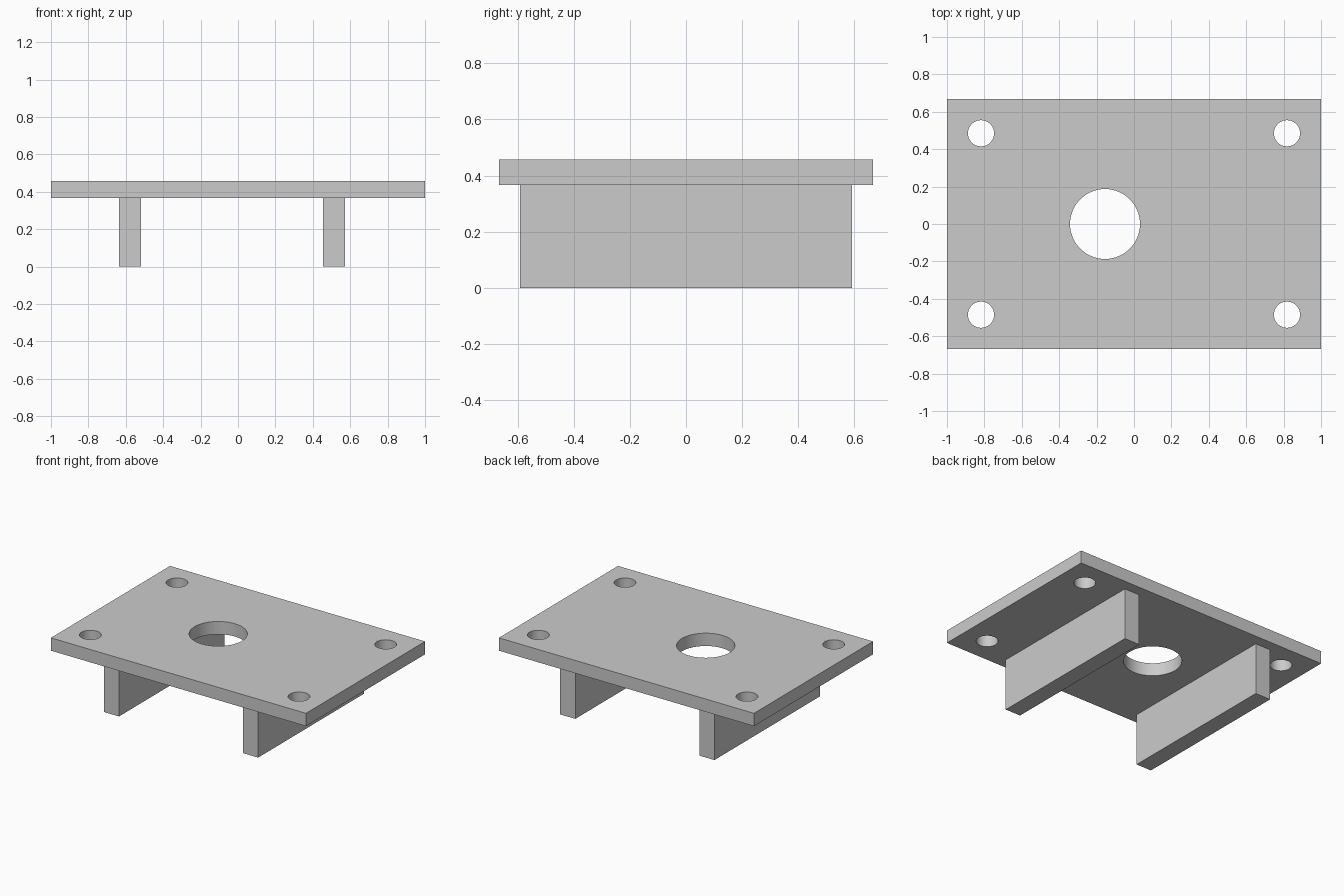
import bpy

default = bpy.data.objects.get("Cube")
if default:
    bpy.data.objects.remove(default, do_unlink=True)

grey = bpy.data.materials.new("plain_grey")
grey.use_nodes = True
colour = (0.6, 0.6, 0.6, 1)
grey.diffuse_color = colour
grey.node_tree.nodes["Principled BSDF"].inputs["Base Color"].default_value = colour

RIB_HEIGHT = 0.366
PLATE_THICKNESS = 0.091


def box(name, size, centre):
    bpy.ops.mesh.primitive_cube_add(size=1, location=centre)
    obj = bpy.context.object
    obj.name = name
    obj.scale = size
    bpy.ops.object.transform_apply(location=False, rotation=False, scale=True)
    obj.data.materials.append(grey)
    return obj


def drill(target, name, x, y, radius):
    bpy.ops.mesh.primitive_cylinder_add(
        vertices=64, radius=radius, depth=0.4, location=(x, y, target.location.z))
    cutter = bpy.context.object
    cutter.name = name
    cutter.data.materials.append(grey)
    mod = target.modifiers.new(name, "BOOLEAN")
    mod.operation = "DIFFERENCE"
    mod.solver = "EXACT"
    mod.object = cutter
    bpy.context.view_layer.objects.active = target
    bpy.ops.object.modifier_apply(modifier=mod.name)
    bpy.data.objects.remove(cutter, do_unlink=True)


# Top plate with four corner holes and one large off-centre hole
plate = box("top_plate", (2, 1.334, PLATE_THICKNESS),
            (0, 0, RIB_HEIGHT + PLATE_THICKNESS / 2))
for x in (-0.818, 0.818):
    for y in (-0.485, 0.485):
        drill(plate, "corner_hole", x, y, 0.07)
drill(plate, "centre_hole", -0.155, 0, 0.187)

# Two support ribs underneath
for name, x in (("right_rib", -0.578), ("left_rib", 0.513)):
    box(name, (0.119, 1.184, RIB_HEIGHT), (x, 0, RIB_HEIGHT / 2))

# Smooth hole walls, sharp plate edges
bpy.ops.object.select_all(action="DESELECT")
plate.select_set(True)
bpy.context.view_layer.objects.active = plate
bpy.ops.object.shade_smooth_by_angle()
